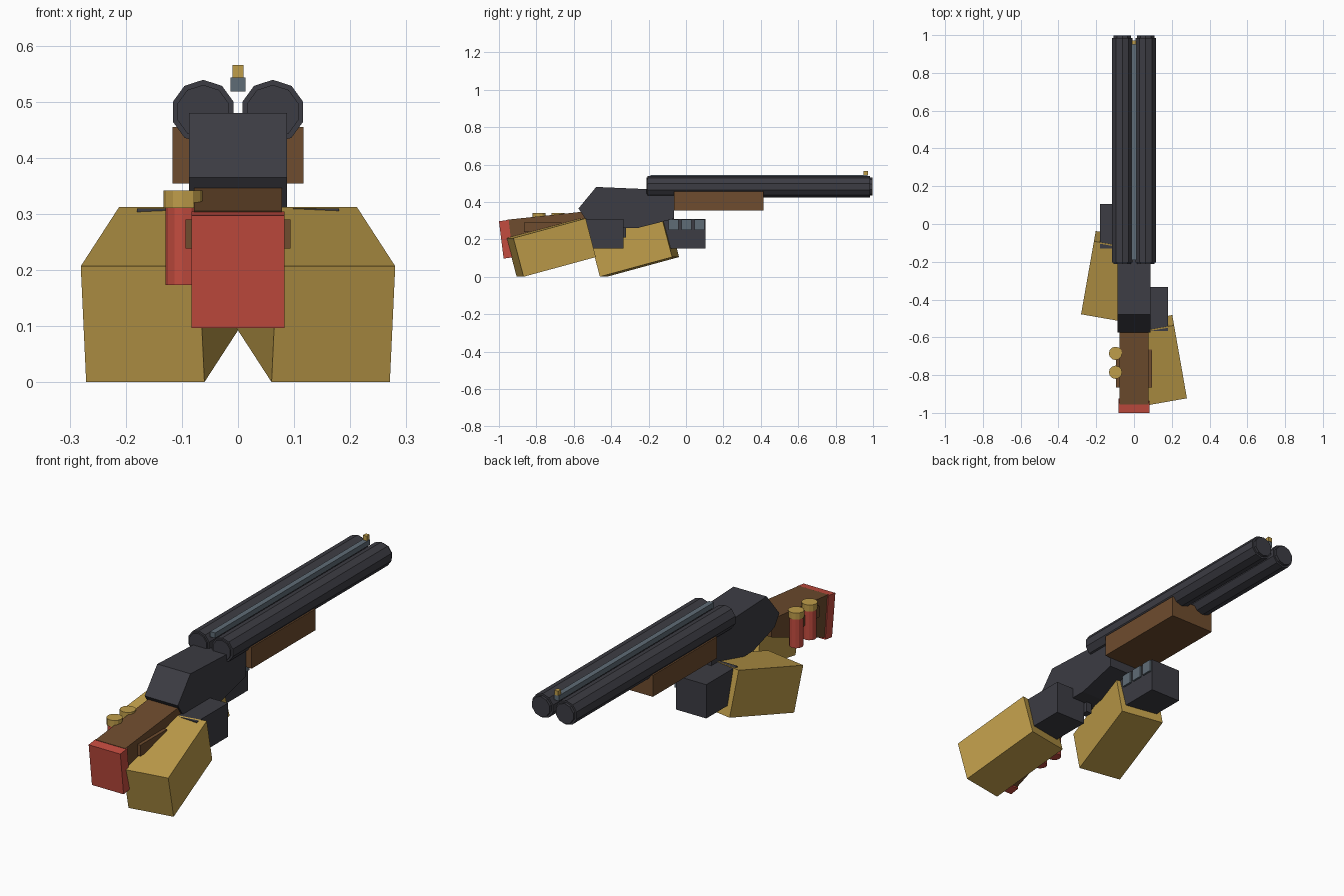
import bpy, bmesh
from math import radians, pi
from mathutils import Matrix, Vector, Euler

cube = bpy.data.objects.get("Cube")
if cube:
    bpy.data.objects.remove(cube, do_unlink=True)


def material(name, hex_code):
    srgb = [int(hex_code[i:i + 2], 16) / 255 for i in (0, 2, 4)]
    col = [c / 12.92 if c < 0.04 else ((c + 0.055) / 1.055) ** 2.4 for c in srgb] + [1]
    m = bpy.data.materials.new(name)
    m.use_nodes = True
    m.diffuse_color = col
    m.node_tree.nodes["Principled BSDF"].inputs["Base Color"].default_value = col
    return m


GUNMETAL = material("gunmetal", "3C3C43")
STEEL = material("blue steel", "5F6C76")
WOOD = material("brown wood", "6E4C2E")
RED = material("red", "C44C3F")
GOLD = material("gold", "BF9D4A")


def finish(bm, name, mat):
    bmesh.ops.recalc_face_normals(bm, faces=bm.faces)
    mesh = bpy.data.meshes.new(name)
    bm.to_mesh(mesh)
    bm.free()
    mesh.materials.append(mat)
    obj = bpy.data.objects.new(name, mesh)
    bpy.context.collection.objects.link(obj)
    return obj


def block(name, mat, x, y, z):
    """Box from (min, max) ranges on each axis."""
    bm = bmesh.new()
    bmesh.ops.create_cube(bm, size=1)
    for v in bm.verts:
        v.co = [r[0] if c < 0 else r[1] for c, r in zip(v.co, (x, y, z))]
    return finish(bm, name, mat)


def profile(name, mat, half_width, points):
    """Side outline in (y, z), extruded across x."""
    bm = bmesh.new()
    face = bm.faces.new([bm.verts.new((-half_width, y, z)) for y, z in points])
    new = bmesh.ops.extrude_face_region(bm, geom=[face])["geom"]
    verts = [g for g in new if isinstance(g, bmesh.types.BMVert)]
    bmesh.ops.translate(bm, verts=verts, vec=(2 * half_width, 0, 0))
    return finish(bm, name, mat)


def tube(name, mat, centre, radius, length, sides, along_y=False):
    bm = bmesh.new()
    bmesh.ops.create_cone(bm, cap_ends=True, segments=sides, radius1=radius,
                          radius2=radius, depth=length)
    # A vertex points straight up on horizontal tubes
    if along_y:
        bm.transform(Matrix.Rotation(pi / 2, 4, 'X'))
        top = max(bm.verts, key=lambda v: v.co.z).co
        if abs(top.x) > 0.001:
            bm.transform(Matrix.Rotation(pi / sides, 4, 'Y'))
    bm.transform(Matrix.Translation(centre))
    return finish(bm, name, mat)


# Twin barrels with slightly raised end caps
for side, label in ((-1, "right"), (1, "left")):
    tube(label + "_barrel", GUNMETAL, (side * 0.062, 0.39, 0.482), 0.057, 1.19, 10, True)
    tube(label + "_barrel_core", GUNMETAL, (side * 0.062, 0.393, 0.482), 0.048, 1.21, 10, True)

# Sighting rib and bead
block("sight_rib", STEEL, (-0.013, 0.013), (-0.19, 0.97), (0.518, 0.543))
block("front_bead", GOLD, (-0.01, 0.01), (0.95, 0.972), (0.543, 0.565))

# Fore-end and receiver
block("fore_end", WOOD, (-0.117, 0.117), (-0.065, 0.415), (0.354, 0.455))
profile("receiver", GUNMETAL, 0.087,
        [(-0.575, 0.365), (-0.48, 0.48), (-0.2, 0.468), (-0.065, 0.455),
         (-0.065, 0.31), (-0.26, 0.26), (-0.38, 0.26), (-0.54, 0.312)])
block("trigger", GUNMETAL, (-0.015, 0.015), (-0.36, -0.32), (0.21, 0.27))

# Stock, butt pad and shell strap
profile("stock", WOOD, 0.078, [(-0.955, 0.305), (-0.53, 0.35), (-0.53, 0.265), (-0.93, 0.11)])
profile("butt_pad", RED, 0.083, [(-1.0, 0.297), (-0.948, 0.304), (-0.925, 0.104), (-0.975, 0.097)])
block("shell_strap", WOOD, (-0.094, 0.094), (-0.865, -0.665), (0.238, 0.29))

# Spare shells on the right of the stock
for i, y in enumerate((-0.685, -0.785)):
    tube(f"shell_{i + 1}", RED, (-0.098, y, 0.243), 0.031, 0.14, 12)
    tube(f"shell_cap_{i + 1}", GOLD, (-0.098, y, 0.326), 0.035, 0.031, 12)

# Arms, hands and finger plates on the inner side of each hand
for side, label, arm_y, hand_y in ((1, "left", -0.721, -0.45), (-1, "right", -0.276, -0.012)):
    arm = block(label + "_arm", GOLD, (-0.107, 0.107), (-0.203, 0.203), (-0.107, 0.107))
    turn = Euler((radians(15), 0, radians(10 * side))).to_matrix().to_4x4()
    arm.data.transform(Matrix.Translation(Vector((side * 0.136, arm_y, 0.156))) @ turn)
    block(label + "_hand", GUNMETAL, sorted((side * 0.02, side * 0.18)),
          (hand_y - 0.117, hand_y + 0.117), (0.15, 0.31))
    for i in range(3):
        y = hand_y - 0.055 + i * 0.07
        block(f"{label}_finger_{i + 1}", STEEL, sorted((side * 0.011, side * 0.021)),
              (y - 0.027, y + 0.027), (0.25, 0.307))
